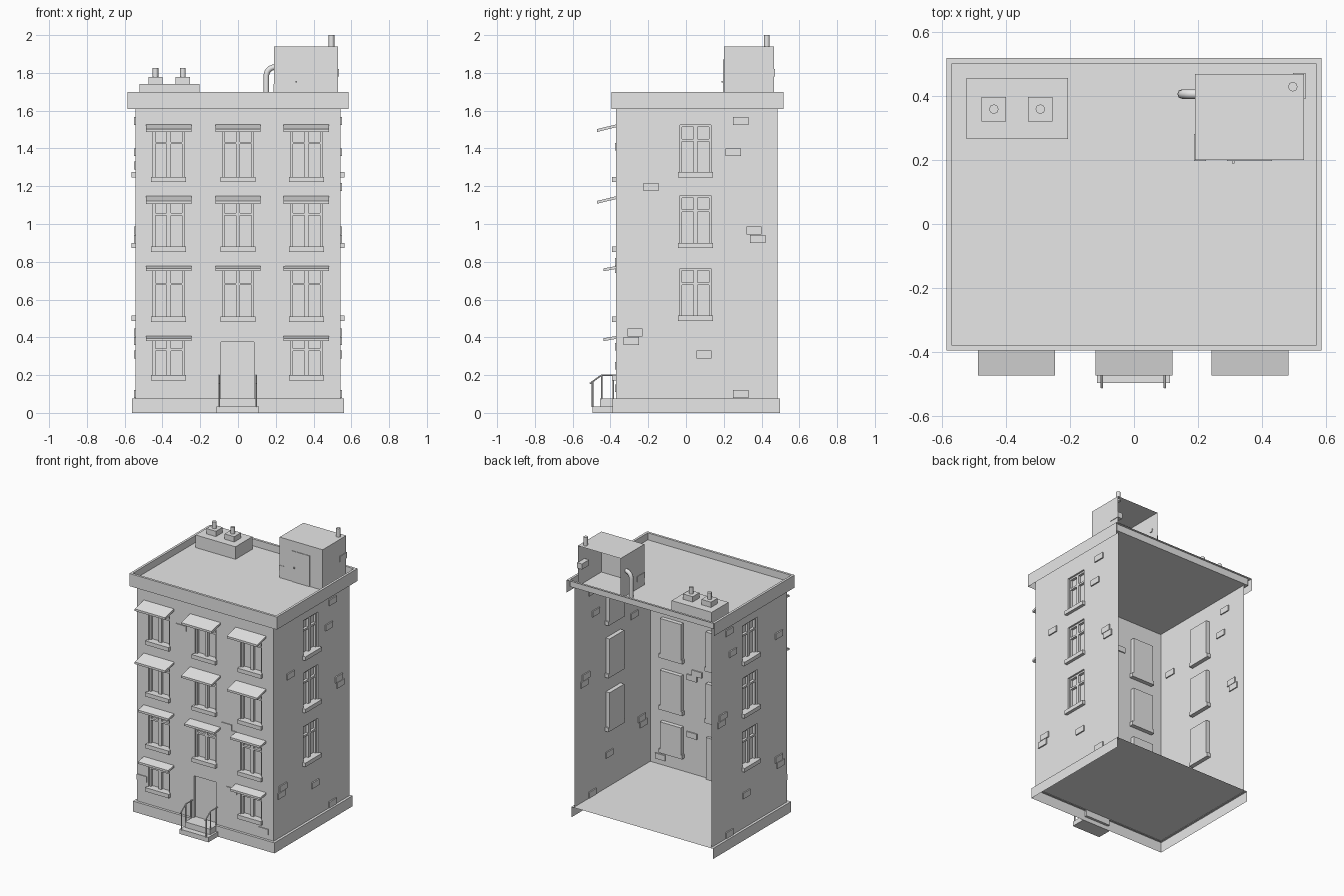
import bpy, bmesh, math
from mathutils import Vector

cube = bpy.data.objects.get("Cube")
if cube:
    bpy.data.objects.remove(cube, do_unlink=True)

grey = bpy.data.materials.new("plain_grey")
grey.use_nodes = True
grey.diffuse_color = (0.8, 0.8, 0.8, 1)
grey.node_tree.nodes["Principled BSDF"].inputs["Base Color"].default_value = (0.8, 0.8, 0.8, 1)

# Each side maps (along, outward, height) to world space
SIDES = {
    "front": lambda u, d, z: (u, -0.37 - d, z),
    "left": lambda u, d, z: (0.542 + d, u, z),
    "right": lambda u, d, z: (-0.542 - d, u, z),
    "world": lambda u, d, z: (u, d, z),
}


def finish(name, bm, recalc=True):
    bmesh.ops.remove_doubles(bm, verts=bm.verts, dist=0.0002)
    if recalc:
        bmesh.ops.recalc_face_normals(bm, faces=bm.faces)
    mesh = bpy.data.meshes.new(name)
    bm.to_mesh(mesh)
    bm.free()
    mesh.materials.append(grey)
    obj = bpy.data.objects.new(name, mesh)
    bpy.context.collection.objects.link(obj)
    return obj


def quad(bm, points):
    return bm.faces.new([bm.verts.new(p) for p in points])


def box(name, side, u, d, z, drop=0, skip=()):
    """Box from three ranges; drop lowers the outer end, skip leaves faces out."""
    bm, place = bmesh.new(), SIDES[side]
    v = {(i, j, k): bm.verts.new(place(u[i], d[j], z[k] - drop * j))
         for i in (0, 1) for j in (0, 1) for k in (0, 1)}
    for axis in range(3):
        for end in (0, 1):
            if (axis, end) in skip:
                continue
            loop = []
            for a, b in ((0, 0), (1, 0), (1, 1), (0, 1)):
                key = [a, b]
                key.insert(axis, end)
                loop.append(v[tuple(key)])
            bm.faces.new(loop)
    return finish(name, bm)


def tube(name, path, radius):
    curve = bpy.data.curves.new(name, "CURVE")
    curve.dimensions = "3D"
    curve.bevel_depth, curve.bevel_resolution = radius, 2
    curve.use_fill_caps = True
    spline = curve.splines.new("POLY")
    spline.points.add(len(path) - 1)
    for point, co in zip(spline.points, path):
        point.co = (*co, 1)
    curve.materials.append(grey)
    obj = bpy.data.objects.new(name, curve)
    bpy.context.collection.objects.link(obj)
    return obj


# Thin wall with openings, each having reveals and a set-back pane
def wall(side, u_range, z_range, holes):
    bm, place = bmesh.new(), SIDES[side]
    us = sorted({*u_range, *(e for h in holes for e in h[:2])})
    zs = sorted({*z_range, *(e for h in holes for e in h[2:4])})
    for a, b in zip(us, us[1:]):
        for c, e in zip(zs, zs[1:]):
            mu, mz = (a + b) / 2, (c + e) / 2
            if not any(h[0] < mu < h[1] and h[2] < mz < h[3] for h in holes):
                quad(bm, [place(*p) for p in ((a, 0, c), (b, 0, c), (b, 0, e), (a, 0, e))])
    for u0, u1, z0, z1, depth in holes:
        ring = ((u0, z0), (u1, z0), (u1, z1), (u0, z1))
        quad(bm, [place(p, -depth, q) for p, q in ring])
        for (p, q), (r, s) in zip(ring, ring[1:] + ring[:1]):
            quad(bm, [place(p, 0, q), place(r, 0, s), place(r, -depth, s), place(p, -depth, q)])
    bmesh.ops.remove_doubles(bm, verts=bm.verts, dist=0.0002)
    bmesh.ops.dissolve_limit(bm, angle_limit=0.01, verts=bm.verts, edges=bm.edges)
    finish(side + "_wall", bm)


def window(side, centre, z0, z1):
    w, tag = 0.083, side + "_window_"
    lo, hi = centre - w, centre + w
    inner = (-0.03, -0.012)
    transom = z0 + (z1 - z0) * 0.65
    box(tag + "sill", side, (lo - 0.01, hi + 0.01), (-0.03, 0.022), (z0 - 0.028, z0))
    box(tag + "mullion", side, (centre - 0.011, centre + 0.011), inner, (z0, z1))
    box(tag + "transom", side, (lo, hi), inner, (transom, transom + 0.013))
    for edge in (lo, hi - 0.012):
        box(tag + "jamb", side, (edge, edge + 0.012), inner, (z0, z1))
    box(tag + "head", side, (lo, hi), inner, (z1 - 0.012, z1))
    return (lo, hi, z0, z1, 0.03)


# Front windows, awnings and doorway
holes = [(-0.09, 0.085, 0.075, 0.375, 0.02)]
rows = ((1.25, 1.515, 0.102, 0.025), (0.88, 1.135, 0.102, 0.025),
        (0.51, 0.765, 0.067, 0.012), (0.2, 0.395, 0.067, 0.012))
for z0, z1, reach, drop in rows:
    for x in (-0.367, 0, 0.362):
        if x == 0 and z0 < 0.3:
            continue
        holes.append(window("front", x, z0, z1))
        box("awning", "front", (x - 0.12, x + 0.12), (0, reach), (z1 - 0.003, z1 + 0.012), drop)
wall("front", (-0.542, 0.542), (0.07, 1.65), holes)

# Side walls with windows and loose bricks
bricks = ((0.29, 1.545), (0.25, 1.38), (-0.185, 1.195), (0.36, 0.965), (0.38, 0.92),
          (-0.27, 0.425), (-0.29, 0.38), (0.095, 0.31), (0.29, 0.1))
for side in ("left", "right"):
    holes = [window(side, 0.05, z, z + 0.25) for z in (1.275, 0.9, 0.515)]
    wall(side, (-0.37, 0.485), (0.07, 1.65), holes)
    for y, z in bricks:
        if side == "right" and z == 1.195:
            y, z = -0.27, 1.31
        box(side + "_brick", side, (y - 0.04, y + 0.04), (-0.008, 0.009), (z - 0.021, z + 0.021))
for x, z in ((-0.19, 1.41), (0.17, 0.8), (0.21, 0.76), (0.21, 0.35), (-0.5, 0.25), (0.46, 0.13)):
    box("front_brick", "front", (x - 0.04, x + 0.04), (-0.008, 0.006), (z - 0.02, z + 0.02))

# Plinth and floor, open underneath and behind
box("plinth", "world", (-0.56, 0.56), (-0.388, 0.497), (0, 0.075), skip=((1, 1), (2, 0)))

# Roof deck with parapet: outer skirt on three sides, rim and inner lip on four
bm = bmesh.new()


def rect(inset, z):
    x, y0, y1 = 0.584 - inset, -0.395 + inset, 0.517 - inset
    return [Vector(p) for p in ((-x, y1, z), (-x, y0, z), (x, y0, z), (x, y1, z))]


levels = [rect(0, 1.61), rect(0, 1.70), rect(0.017, 1.70), rect(0.017, 1.65)]
for n, (low, high) in enumerate(zip(levels, levels[1:])):
    for i in range(3 if n == 0 else 4):
        j = (i + 1) % 4
        quad(bm, [low[i], low[j], high[j], high[i]])
quad(bm, levels[-1])
finish("roof_and_parapet", bm)

# Entrance steps and handrails
box("lower_step", "world", (-0.115, 0.112), (-0.495, -0.388), (0, 0.035))
box("upper_step", "world", (-0.1, 0.098), (-0.455, -0.37), (0.03, 0.075))
for x in (-0.1, 0.096):
    tube("handrail", [(x, -0.37, 0.2), (x, -0.447, 0.2), (x, -0.51, 0.155)], 0.004)
    for y, z0, z1 in ((-0.495, 0.03, 0.166), (-0.447, 0.07, 0.2), (-0.385, 0.07, 0.2)):
        tube("handrail_post", [(x, y, z0), (x, y, z1)], 0.004)

# Roof hut, open at the back, with door and bricks
box("roof_hut", "world", (0.19, 0.53), (0.2, 0.467), (1.65, 1.94), skip=((1, 1), (2, 0)))
box("hut_door", "world", (0.29, 0.43), (0.196, 0.2), (1.65, 1.87))
box("hut_door_knob", "world", (0.305, 0.313), (0.188, 0.196), (1.75, 1.758))
box("hut_brick", "world", (0.495, 0.534), (0.39, 0.47), (1.78, 1.82))
box("hut_brick", "world", (0.187, 0.225), (0.197, 0.28), (1.7, 1.74))

# Bent pipe on the hut side and flue on top
bend = [(0.195 - 0.045 * math.sin(a), 0.405, 1.785 + 0.045 * math.cos(a))
        for a in (math.pi / 2 * i / 6 for i in range(7))]
tube("bent_pipe", bend + [(0.15, 0.405, 1.65)], 0.015)
tube("hut_flue", [(0.495, 0.428, 1.93), (0.495, 0.428, 2.0)], 0.015)

# Chimney stack with two flues
box("chimney_base", "world", (-0.522, -0.205), (0.265, 0.455), (1.65, 1.74))
for x in (-0.437, -0.292):
    box("flue_block", "world", (x - 0.038, x + 0.038), (0.32, 0.396), (1.74, 1.778))
    tube("chimney_flue", [(x, 0.358, 1.77), (x, 0.358, 1.825)], 0.015)
